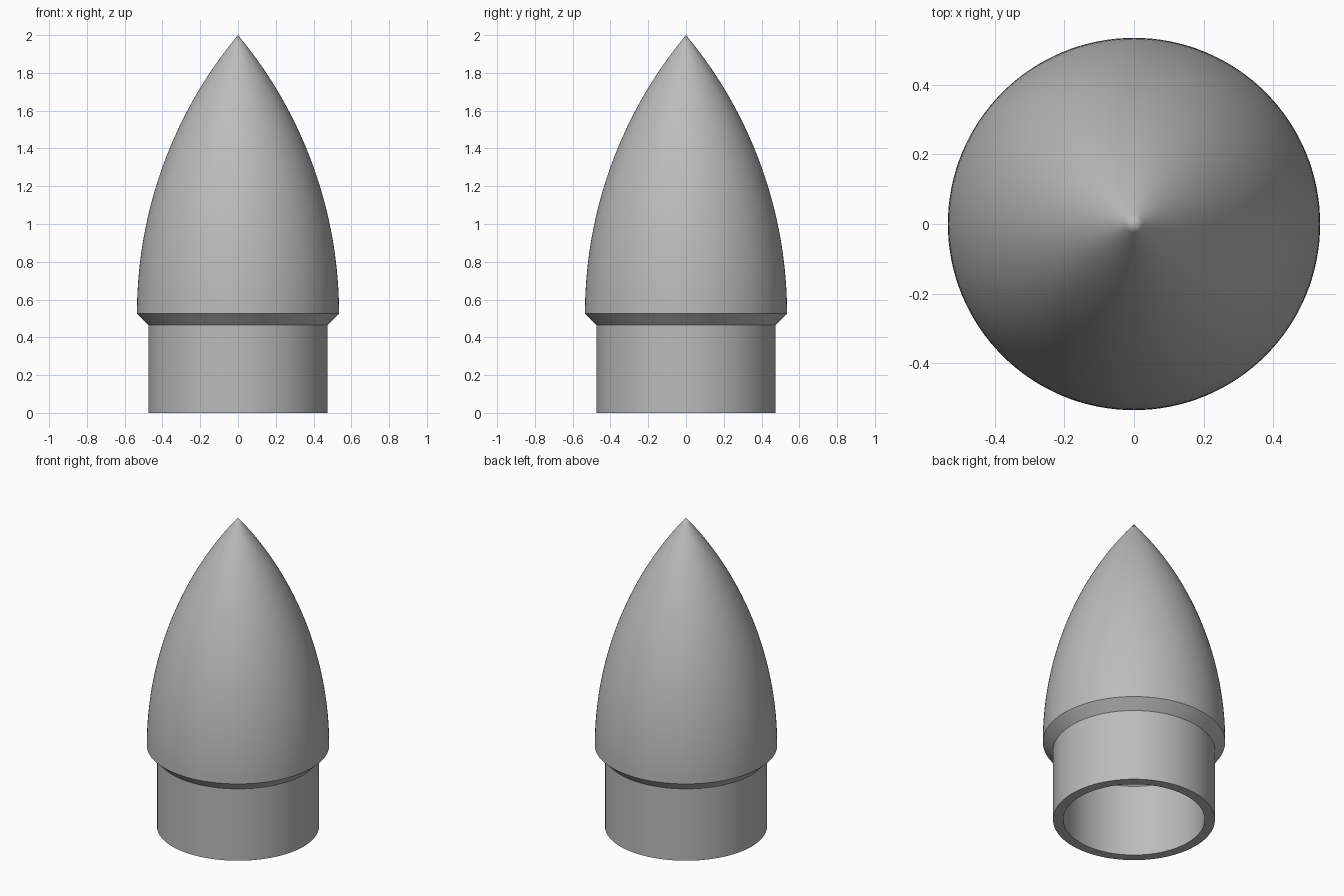
import bpy, bmesh, math

if "Cube" in bpy.data.objects:
    bpy.data.objects.remove(bpy.data.objects["Cube"], do_unlink=True)

BASE_RADIUS, BASE_Z, TIP_Z = 0.535, 0.525, 2.0
WALL = 0.06
NECK_RADIUS, NECK_TOP = BASE_RADIUS - WALL, BASE_Z - WALL
SEGMENTS, STEPS = 128, 40

grey = bpy.data.materials.new("plain_grey")
grey.use_nodes = True
colour = (0.5, 0.5, 0.5, 1)
grey.diffuse_color = colour
grey.node_tree.nodes["Principled BSDF"].inputs["Base Color"].default_value = colour


def ogive(arc, centre):
    """Circular arc from the base rim up to the axis, as (radius, height)."""
    sweep = math.acos(-centre / arc)
    angles = [sweep * i / STEPS for i in range(STEPS + 1)]
    points = [(centre + arc * math.cos(a), BASE_Z + arc * math.sin(a)) for a in angles]
    points[-1] = (0, points[-1][1])
    return points


def lathe(name, profile):
    """Revolve a profile around the z axis."""
    bm = bmesh.new()
    verts = [bm.verts.new((r, 0, z)) for r, z in profile]
    edges = [bm.edges.new(pair) for pair in zip(verts, verts[1:])]
    bmesh.ops.spin(bm, geom=verts + edges, cent=(0, 0, 0), axis=(0, 0, 1),
                   angle=math.tau, steps=SEGMENTS, use_duplicate=False)
    bmesh.ops.remove_doubles(bm, verts=bm.verts, dist=0.0001)
    bmesh.ops.recalc_face_normals(bm, faces=bm.faces)
    mesh = bpy.data.meshes.new(name)
    bm.to_mesh(mesh)
    bm.free()
    mesh.materials.append(grey)
    obj = bpy.data.objects.new(name, mesh)
    bpy.context.collection.objects.link(obj)
    bpy.ops.object.select_all(action="DESELECT")
    obj.select_set(True)
    bpy.context.view_layer.objects.active = obj
    bpy.ops.object.shade_smooth_by_angle(angle=math.radians(30))
    return obj


# Hollow pointed shell: outer skin, open neck, then the parallel inner skin
length = TIP_Z - BASE_Z
arc = (BASE_RADIUS ** 2 + length ** 2) / (2 * BASE_RADIUS)
centre = BASE_RADIUS - arc
outer = ogive(arc, centre)
inner = ogive(arc - WALL, centre)
bore = NECK_RADIUS - WALL
neck = [(NECK_RADIUS, NECK_TOP), (NECK_RADIUS, 0), (bore, 0), (bore, NECK_TOP)]
lathe("nose_cone", outer[::-1] + neck + inner)
